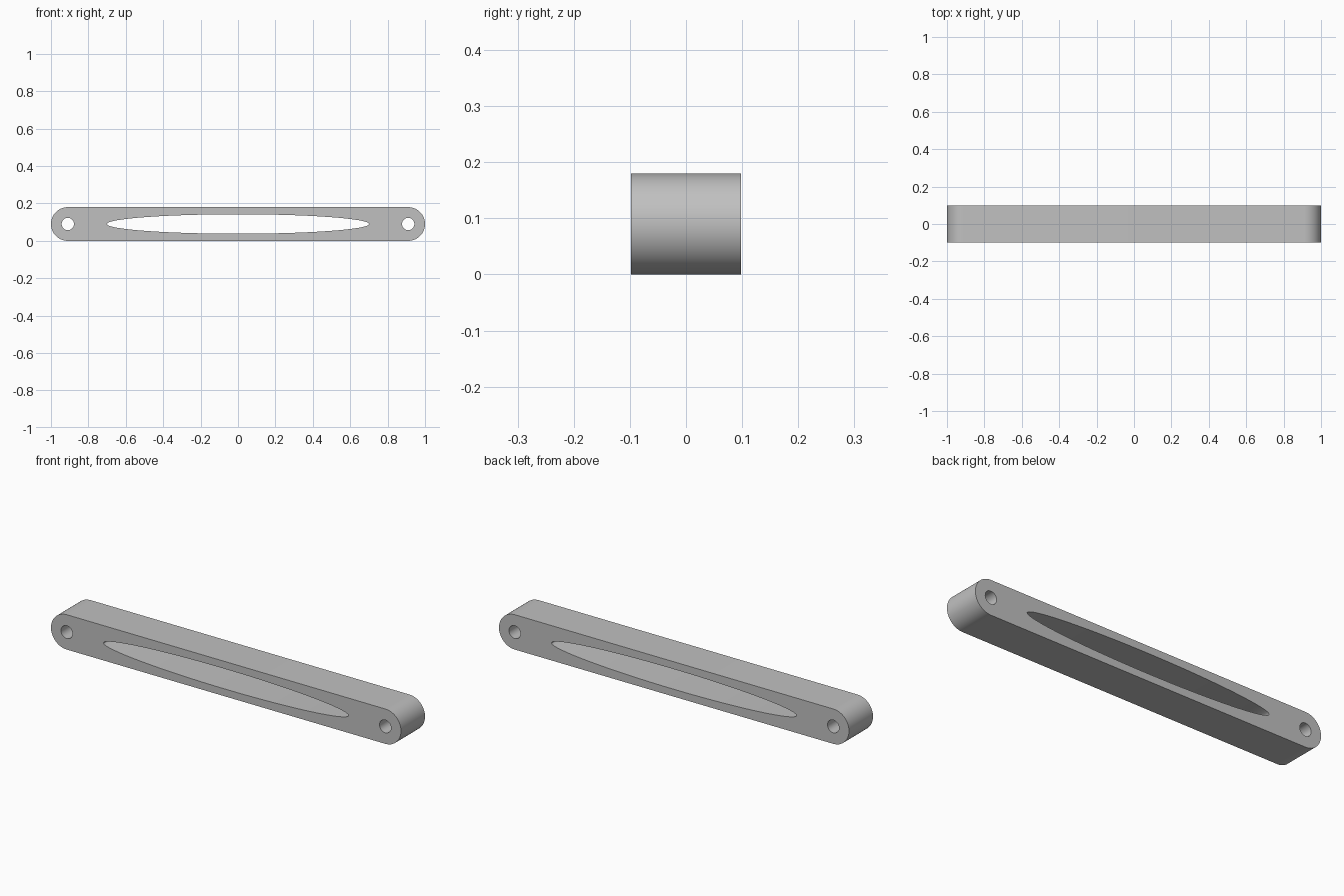
import bpy
import bmesh
from math import cos, sin, pi, radians

default = bpy.data.objects.get("Cube")
if default:
    bpy.data.objects.remove(default, do_unlink=True)

HALF_LENGTH = 1.0
RADIUS = 0.09          # rounded ends, half the bar height
HALF_DEPTH = 0.098
PIN_X = HALF_LENGTH - RADIUS


def arc(cx, rx, ry, start, sweep, count, closed):
    """Points along an elliptical arc centred on (cx, 0)."""
    steps = count if closed else count - 1
    return [(cx + rx * cos(start + sweep * i / steps),
             ry * sin(start + sweep * i / steps)) for i in range(count)]


def add_outline(curve, points):
    spline = curve.splines.new('POLY')
    spline.points.add(len(points) - 1)
    for p, (x, y) in zip(spline.points, points):
        p.co = (x, y, 0, 1)
    spline.use_cyclic_u = True


# Flat profile: rounded bar with a long slot and two pin holes
curve = bpy.data.curves.new("link_bar", 'CURVE')
curve.dimensions = '2D'
curve.fill_mode = 'BOTH'
curve.extrude = HALF_DEPTH
add_outline(curve, arc(PIN_X, RADIUS, RADIUS, -pi / 2, pi, 33, False)
            + arc(-PIN_X, RADIUS, RADIUS, pi / 2, pi, 33, False))
add_outline(curve, arc(0, 0.70, 0.052, 0, 2 * pi, 128, True))
for side in (-1, 1):
    add_outline(curve, arc(side * PIN_X, 0.033, 0.033, 0, 2 * pi, 48, True))

bar = bpy.data.objects.new("link_bar", curve)
bpy.context.collection.objects.link(bar)
bpy.ops.object.select_all(action='DESELECT')
bar.select_set(True)
bpy.context.view_layer.objects.active = bar
bpy.ops.object.convert(target='MESH')
bar = bpy.context.object

# Weld the caps to the walls and stand the bar upright
bm = bmesh.new()
bm.from_mesh(bar.data)
bmesh.ops.remove_doubles(bm, verts=bm.verts, dist=0.00005)
for v in bm.verts:
    x, y, z = v.co
    v.co = (x, -z, y + RADIUS)
bmesh.ops.recalc_face_normals(bm, faces=bm.faces)
bm.to_mesh(bar.data)
bm.free()
bpy.ops.object.shade_smooth_by_angle(angle=radians(40))

# Plain grey finish
grey = bpy.data.materials.new("plain_grey")
grey.use_nodes = True
colour = (0.53, 0.53, 0.53, 1)
grey.diffuse_color = colour
grey.node_tree.nodes["Principled BSDF"].inputs["Base Color"].default_value = colour
bar.data.materials.clear()
bar.data.materials.append(grey)
